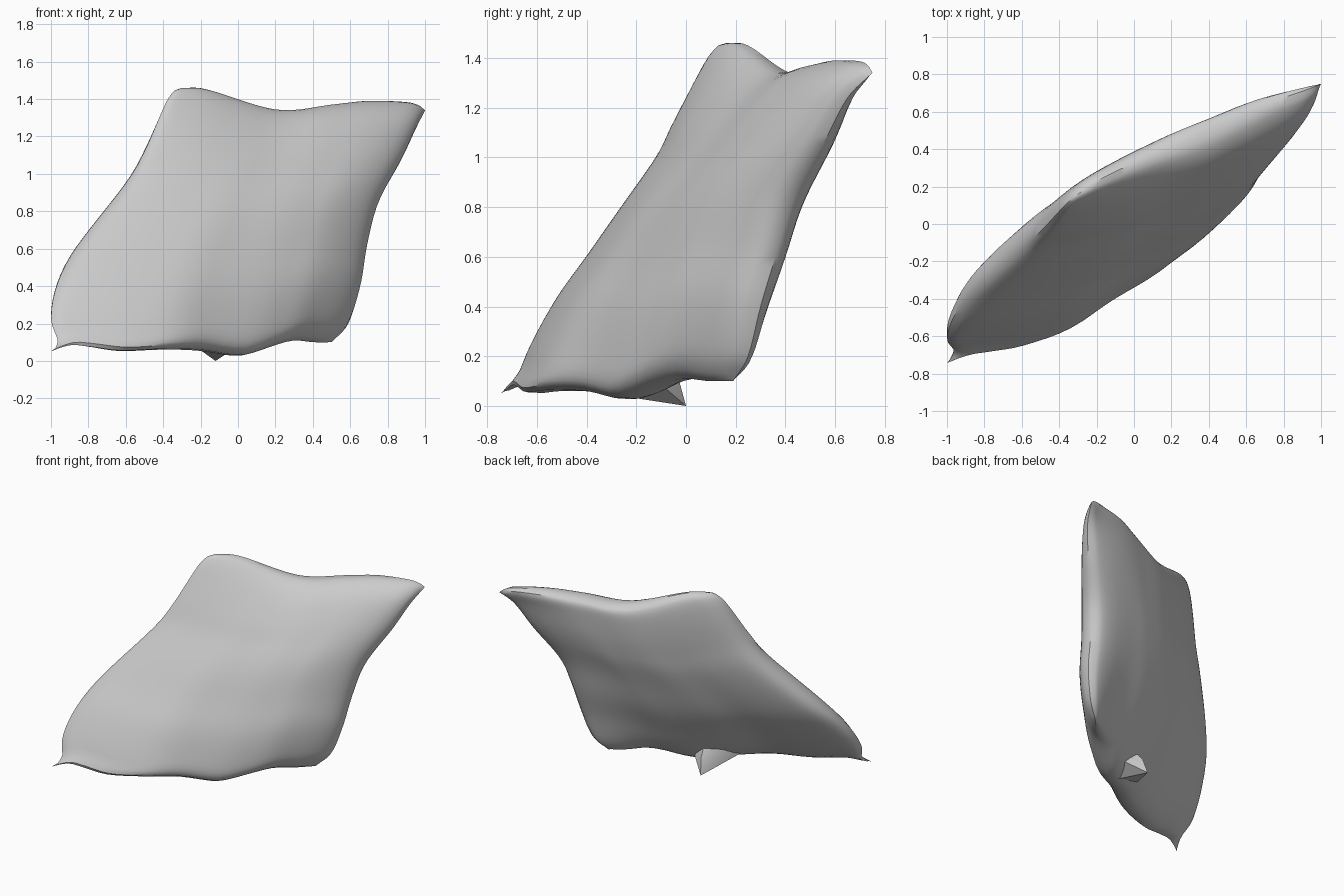
import bpy, bmesh
from mathutils import Vector

if "Cube" in bpy.data.objects:
    bpy.data.objects.remove(bpy.data.objects["Cube"])

N = 36                       # grid cells per side

fabric = bpy.data.materials.new("grey_fabric")
fabric.use_nodes = True
grey = (0.6, 0.6, 0.6, 1)
fabric.diffuse_color = grey
fabric.node_tree.nodes["Principled BSDF"].inputs["Base Color"].default_value = grey

# Seams, each running left to right or bottom to top
bottom = [(-1, -.745, .05), (-.9, -.7, .085), (-.78, -.675, .075), (-.62, -.64, .055), (-.4, -.55, .065),
          (-.2, -.4, .06), (0, -.27, .03), (.1, -.19, .05), (.2, -.11, .085), (.3, -.01, .11),
          (.4, .09, .1), (.5, .19, .1)]
top = [(-.3, .16, 1.46), (-.16, .25, 1.45), (.2, .42, 1.34), (.5, .55, 1.37), (.7, .64, 1.39),
       (.93, .72, 1.38), (1, .75, 1.34)]
left = [(-1, -.745, .05), (-.96, -.68, .1), (-1, -.62, .22), (-.97, -.51, .4), (-.87, -.36, .6),
        (-.6, -.12, .95), (-.5, -.04, 1.12), (-.37, .1, 1.41), (-.3, .16, 1.46)]
right = [(.5, .19, .1), (.59, .25, .2), (.65, .3, .4), (.68, .36, .6), (.74, .43, .83),
         (.87, .56, 1.07), (.95, .65, 1.24), (1, .75, 1.34)]


def sample(points):
    """Smooth curve through the points, resampled to N + 1 even steps."""
    p = [Vector(q) for q in points]
    p = [2 * p[0] - p[1]] + p + [2 * p[-1] - p[-2]]
    fine = []
    for a, b, c, d in zip(p, p[1:], p[2:], p[3:]):
        for k in range(20):
            t = k / 20
            fine.append(0.5 * (2 * b + (c - a) * t + (2 * a - 5 * b + 4 * c - d) * t ** 2
                               + (3 * b - a - 3 * c + d) * t ** 3))
    fine.append(p[-2])
    dist = [0]
    for a, b in zip(fine, fine[1:]):
        dist.append(dist[-1] + (b - a).length)
    out, j = [], 0
    for i in range(N + 1):
        target = dist[-1] * i / N
        while j < len(fine) - 2 and dist[j + 1] < target:
            j += 1
        out.append(fine[j].lerp(fine[j + 1], (target - dist[j]) / (dist[j + 1] - dist[j])))
    return out


B, T, L, R = map(sample, (bottom, top, left, right))
normal = (B[-1] - B[0]).cross(L[-1] - L[0]).normalized()


def ease(i):
    """Denser rows near the seams."""
    t = i / N
    return 0.35 * t + 0.65 * t * t * (3 - 2 * t)


def at(curve, t):
    x = min(t * N, N - 1e-6)
    return curve[int(x)].lerp(curve[int(x) + 1], x - int(x))


def front_depth(u, v):
    return 0.13 + 0.09 * u * (1 - 0.5 * v)


def back_depth(u, v):
    return -0.21


def cushion_point(i, j, depth):
    u, v = ease(i), ease(j)
    base = (at(B, u).lerp(at(T, u), v) + at(L, v).lerp(at(R, v), u)
            - B[0].lerp(B[-1], u).lerp(T[0].lerp(T[-1], u), v))
    puff = max(0, 16 * u * (1 - u) * v * (1 - v)) ** 0.45
    return base + normal * depth(u, v) * puff


def finish(name, bm):
    bmesh.ops.recalc_face_normals(bm, faces=bm.faces)
    mesh = bpy.data.meshes.new(name)
    bm.to_mesh(mesh)
    bm.free()
    mesh.materials.append(fabric)
    obj = bpy.data.objects.new(name, mesh)
    bpy.context.collection.objects.link(obj)
    bpy.ops.object.select_all(action='DESELECT')
    obj.select_set(True)
    bpy.context.view_layer.objects.active = obj
    bpy.ops.object.shade_smooth_by_angle(angle=0.7)


# Cushion: two puffed faces welded along the seams
bm = bmesh.new()
for depth in (front_depth, back_depth):
    grid = [[bm.verts.new(cushion_point(i, j, depth)) for j in range(N + 1)] for i in range(N + 1)]
    for i in range(N):
        for j in range(N):
            bm.faces.new((grid[i][j], grid[i + 1][j], grid[i + 1][j + 1], grid[i][j + 1]))
bmesh.ops.remove_doubles(bm, verts=bm.verts, dist=0.0005)
finish("cushion", bm)

# Gathered tuft of cloth behind the lower seam
bm = bmesh.new()
for p in ((-.12, 0, 0), (-.1, -.03, .11), (-.26, -.28, .1), (-.06, -.26, .04),
          (.05, -.14, .12), (-.08, -.12, .22), (-.22, -.2, .18)):
    bm.verts.new(p)
bmesh.ops.convex_hull(bm, input=bm.verts)
finish("bottom_tuft", bm)
